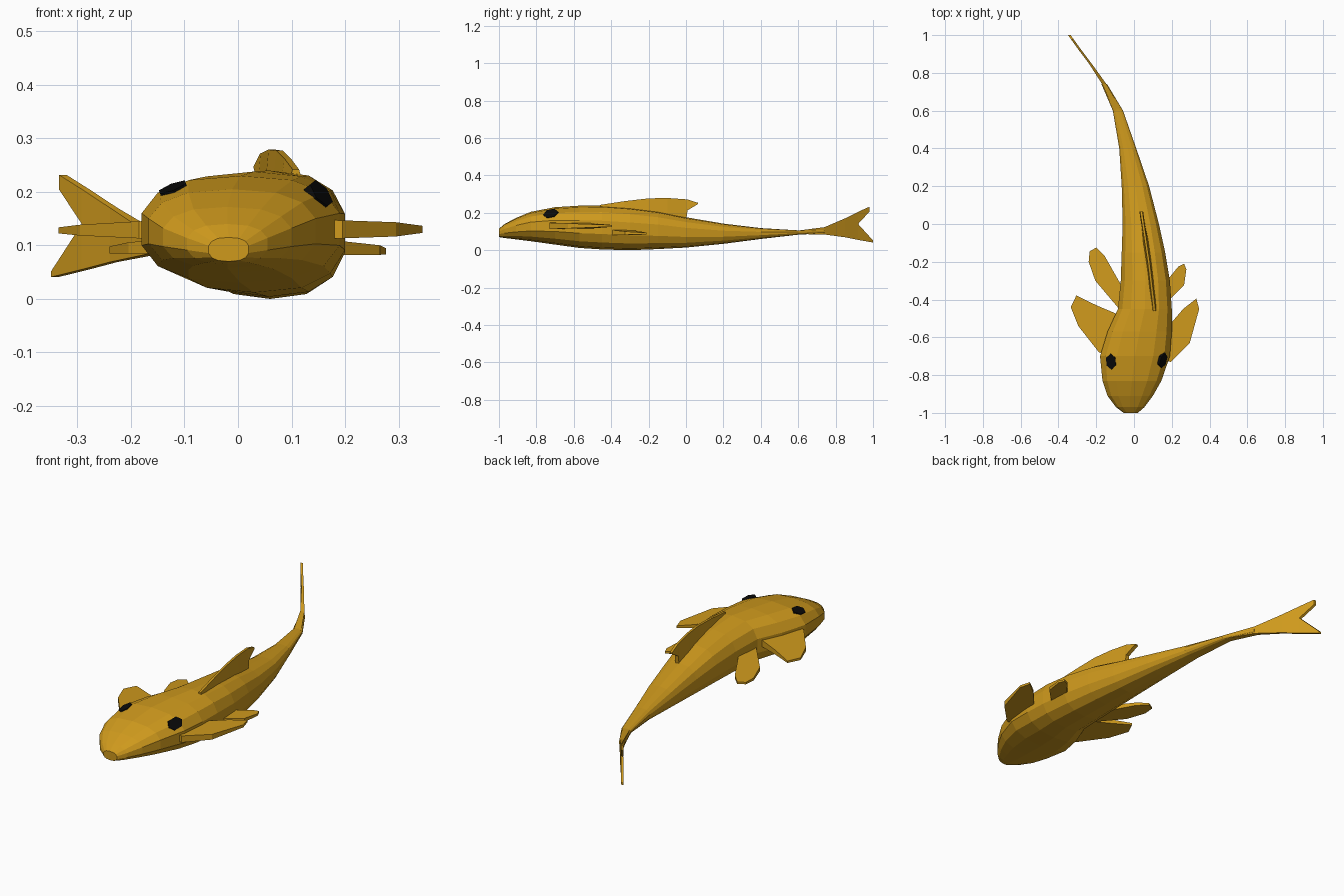
import bpy, bmesh, math
from mathutils import Vector
from mathutils.bvhtree import BVHTree

if "Cube" in bpy.data.objects:
    bpy.data.objects.remove(bpy.data.objects["Cube"])


def material(name, color):
    m = bpy.data.materials.new(name)
    m.diffuse_color = color
    m.use_nodes = True
    m.node_tree.nodes["Principled BSDF"].inputs["Base Color"].default_value = m.diffuse_color
    return m


GOLD = material("gold_skin", (0.62, 0.32, 0.012, 1))
BLACK = material("eye_black", (0.003, 0.003, 0.003, 1))


def loft(name, rings, mat=GOLD):
    """Skin a list of equal-length rings and cap both ends."""
    bm = bmesh.new()
    vs = [[bm.verts.new(p) for p in r] for r in rings]
    n = len(vs[0])
    for a, b in zip(vs, vs[1:]):
        for i in range(n):
            j = (i + 1) % n
            bm.faces.new((a[i], a[j], b[j], b[i]))
    bm.faces.new(vs[0][::-1])
    bm.faces.new(vs[-1])
    bmesh.ops.recalc_face_normals(bm, faces=bm.faces)
    me = bpy.data.meshes.new(name)
    bm.to_mesh(me)
    bm.free()
    me.materials.append(mat)
    ob = bpy.data.objects.new(name, me)
    bpy.context.collection.objects.link(ob)
    return ob


def lerp(table, y):
    for (y0, a), (y1, b) in zip(table, table[1:]):
        if y <= y1:
            return a + (b - a) * (y - y0) / (y1 - y0)
    return table[-1][1]


# Body: y, left x, right x, bottom z, top z
SECTIONS = [
    (-1.00, -0.055, 0.02, 0.070, 0.115),
    (-0.97, -0.095, 0.055, 0.065, 0.140),
    (-0.91, -0.140, 0.100, 0.058, 0.172),
    (-0.83, -0.167, 0.145, 0.048, 0.205),
    (-0.70, -0.180, 0.190, 0.030, 0.230),
    (-0.57, -0.140, 0.200, 0.012, 0.238),
    (-0.45, -0.085, 0.200, 0.004, 0.240),
    (-0.30, -0.070, 0.190, 0.000, 0.228),
    (-0.15, -0.065, 0.165, 0.006, 0.208),
    (0.00, -0.060, 0.132, 0.014, 0.176),
    (0.20, -0.065, 0.080, 0.034, 0.142),
    (0.40, -0.078, 0.012, 0.060, 0.118),
    (0.60, -0.112, -0.058, 0.083, 0.106),
    (0.74, -0.172, -0.142, 0.090, 0.112),
]
SIDES = 14


def body_ring(y, xl, xr, zb, zt):
    pts = []
    for i in range(SIDES):
        t = 2 * math.pi * (i + 0.5) / SIDES
        c, s = math.cos(t), math.sin(t)
        c = math.copysign(abs(c) ** 0.8, c) / math.cos(math.pi / SIDES) ** 0.8
        s = math.copysign(abs(s) ** 0.8, s)
        pts.append(((xl + xr) / 2 + c * (xr - xl) / 2, y, (zb + zt) / 2 + s * (zt - zb) / 2))
    return pts


body = loft("body", [body_ring(*s) for s in SECTIONS])


# Upright fins: rows of y, bottom z, top z following a curved centre line
def upright_fin(name, rows, centre, thick):
    rings = []
    for y, zb, zt in rows:
        x, (tb, tt) = lerp(centre, y), thick(y)
        rings.append([(x - tb, y, zb), (x + tb, y, zb), (x + tt, y, zt), (x - tt, y, zt)])
    loft(name, rings)


upright_fin("dorsal_fin",
            [(-0.46, 0.21, 0.242), (-0.33, 0.20, 0.262), (-0.2, 0.18, 0.277), (-0.1, 0.17, 0.279),
             (0.0, 0.15, 0.272), (0.008, 0.213, 0.271), (0.065, 0.247, 0.253)],
            [(-0.46, 0.108), (-0.2, 0.078), (0, 0.048), (0.07, 0.038)],
            lambda y: (0.016, 0.006) if y < 0 else (0.01, 0.006))

TAIL_X = [(0.55, -0.068), (0.6, -0.085), (0.74, -0.157), (0.85, -0.232), (0.92, -0.285), (1.0, -0.342)]
tail_thick = lambda y: (max(0.007, 0.02 - 0.06 * (y - 0.6)),) * 2
upright_fin("tail_upper_lobe",
            [(0.6, 0.095, 0.105), (0.74, 0.10, 0.123), (0.85, 0.115, 0.17), (0.92, 0.14, 0.205), (0.98, 0.205, 0.232)],
            TAIL_X, tail_thick)
upright_fin("tail_lower_lobe",
            [(0.6, 0.086, 0.1), (0.74, 0.084, 0.105), (0.85, 0.069, 0.12), (0.92, 0.055, 0.14), (1.0, 0.041, 0.052)],
            TAIL_X, tail_thick)


# Side fins: flat outlines, first and last points inside the body, thinner at the tip
def side_fin(name, outline, z_root, z_tip, t_root):
    root = (Vector(outline[0]) + Vector(outline[-1])) / 2
    dist = [(Vector(p) - root).length for p in outline]
    far = max(dist)
    rings = []
    for sign in (-1, 1):
        ring = []
        for (x, y), d in zip(outline, dist):
            k = d / far
            ring.append((x, y, z_root + (z_tip - z_root) * k + sign * (t_root * (1 - k) + 0.005)))
        rings.append(ring)
    loft(name, rings)


side_fin("left_pectoral_fin",
         [(-0.10, -0.70), (-0.185, -0.68), (-0.295, -0.54), (-0.335, -0.44), (-0.305, -0.378),
          (-0.2, -0.43), (-0.07, -0.485), (0.0, -0.51)], 0.13, 0.128, 0.02)
side_fin("right_pectoral_fin",
         [(0.12, -0.72), (0.195, -0.73), (0.295, -0.63), (0.345, -0.45), (0.33, -0.395),
          (0.26, -0.45), (0.2, -0.52), (0.12, -0.57)], 0.13, 0.13, 0.018)
side_fin("left_pelvic_fin",
         [(0.0, -0.46), (-0.07, -0.46), (-0.205, -0.3), (-0.24, -0.2), (-0.235, -0.145), (-0.2, -0.125),
          (-0.155, -0.17), (-0.07, -0.32), (0.0, -0.36)], 0.105, 0.09, 0.016)
side_fin("right_pelvic_fin",
         [(0.12, -0.40), (0.19, -0.40), (0.265, -0.325), (0.277, -0.24), (0.265, -0.21),
          (0.235, -0.225), (0.19, -0.28), (0.12, -0.31)], 0.1, 0.088, 0.014)

# Eyes: hexagonal patches laid on the head surface
tree = BVHTree.FromPolygons([v.co for v in body.data.vertices], [p.vertices for p in body.data.polygons])
for name, target in (("left_eye", (-0.125, -0.73, 0.215)), ("right_eye", (0.17, -0.73, 0.21))):
    spot, normal, _, _ = tree.find_nearest(Vector(target))
    u = (Vector((0, 1, 0)) - normal * normal.y).normalized()
    v = normal.cross(u)
    rings = []
    for lift, size in ((-0.012, 1), (0.004, 1)):
        rings.append([spot + normal * lift + size * (u * 0.042 * math.cos(a) + v * 0.03 * math.sin(a))
                      for a in (math.pi / 3 * i for i in range(6))])
    loft(name, rings, BLACK)
